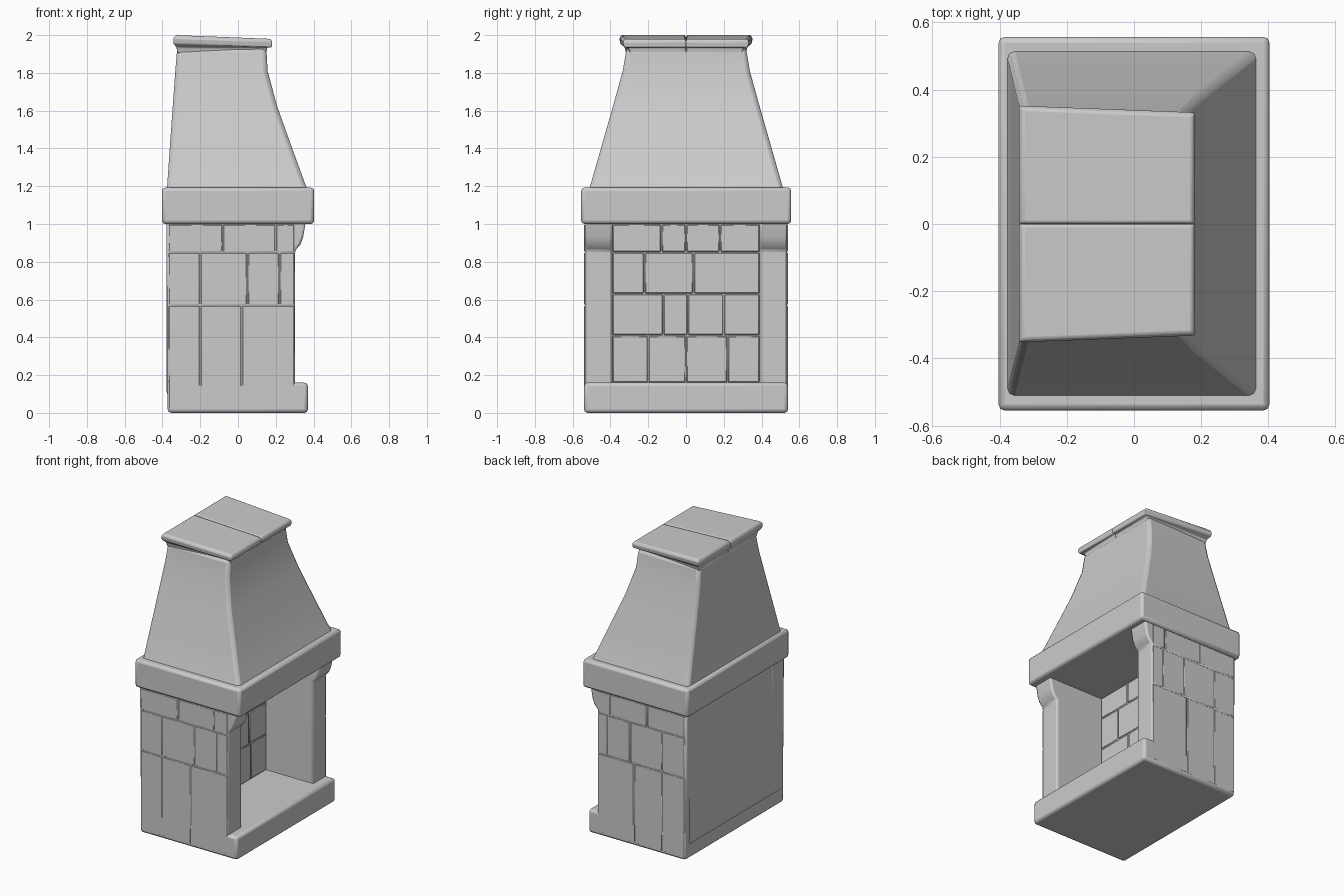
import bpy, bmesh, math

if "Cube" in bpy.data.objects:
    bpy.data.objects.remove(bpy.data.objects["Cube"])

stone = bpy.data.materials.new("pale_grey_stone")
stone.use_nodes = True
GREY = (0.6, 0.6, 0.6, 1)
stone.diffuse_color = GREY
stone.node_tree.nodes["Principled BSDF"].inputs["Base Color"].default_value = GREY


def finish(name, bm, bevel=0.012, segments=2):
    bmesh.ops.recalc_face_normals(bm, faces=bm.faces)
    mesh = bpy.data.meshes.new(name)
    bm.to_mesh(mesh)
    bm.free()
    mesh.materials.append(stone)
    ob = bpy.data.objects.new(name, mesh)
    bpy.context.collection.objects.link(ob)
    if bevel:
        mod = ob.modifiers.new("soft_edges", 'BEVEL')
        mod.width, mod.segments, mod.limit_method = bevel, segments, 'ANGLE'
        mod.angle_limit = math.radians(35)
    bpy.ops.object.select_all(action='DESELECT')
    ob.select_set(True)
    bpy.context.view_layer.objects.active = ob
    bpy.ops.object.shade_smooth_by_angle(angle=math.radians(40))
    return ob


def loft(bm, rings):
    """Join equal rings of points into a closed solid."""
    loops = [[bm.verts.new(p) for p in ring] for ring in rings]
    n = len(loops[0])
    for a, b in zip(loops, loops[1:]):
        for i in range(n):
            j = (i + 1) % n
            bm.faces.new((a[i], a[j], b[j], b[i]))
    bm.faces.new(loops[0])
    bm.faces.new(loops[-1])


def rect(x0, x1, y0, y1, z, tilt=0, skew=0):
    """Rectangle whose +x side can sit lower (tilt) and be narrower (skew)."""
    return [(x0, y0, z), (x1, y0 + skew, z - tilt), (x1, y1 - skew, z - tilt), (x0, y1, z)]


def box(bm, x0, x1, y0, y1, z0, z1):
    loft(bm, [rect(x0, x1, y0, y1, z0), rect(x0, x1, y0, y1, z1)])


def block(name, *size, bevel=0.012):
    bm = bmesh.new()
    box(bm, *size)
    return finish(name, bm, bevel)


# Hearth slab, back wall and mantel
block("hearth", -0.372, 0.37, -0.54, 0.54, 0, 0.16, bevel=0.018)
block("back_wall", -0.378, -0.06, -0.5, 0.5, 0.1, 1.05)
block("mantel", -0.403, 0.403, -0.555, 0.557, 1.0, 1.193, bevel=0.018)

# Side walls, each with a corbel that leans out under the mantel
profile = [(-0.372, 0.02), (0.302, 0.02), (0.302, 0.86), (0.33, 0.89),
           (0.345, 0.93), (0.36, 1.02), (-0.38, 1.02)]
for side, s in (("right", -1), ("left", 1)):
    bm = bmesh.new()
    loft(bm, [[(x, s * y, z) for x, z in profile] for y in (0.39, 0.535)])
    finish(side + "_side_wall", bm)

# Courses of slightly raised stones: bottom, top, then joints along the course
side_courses = [(0.02, 0.57, (-0.37, -0.2, 0.02, 0.3)),
                (0.57, 0.85, (-0.37, -0.2, 0.05, 0.22, 0.3)),
                (0.85, 1.0, (-0.37, -0.08, 0.2, 0.3))]
inner_courses = [(0.16, 0.41, (-0.39, -0.2, 0, 0.22, 0.39)),
                 (0.41, 0.63, (-0.39, -0.12, 0.01, 0.2, 0.39)),
                 (0.63, 0.85, (-0.39, -0.22, 0.04, 0.39)),
                 (0.85, 1.0, (-0.39, -0.13, 0, 0.18, 0.39))]


def stones(name, courses, place):
    bm = bmesh.new()
    gap = 0.003
    for z0, z1, joints in courses:
        for a, b in zip(joints, joints[1:]):
            box(bm, *place(a + gap, b - gap), z0 + gap, z1 - gap)
    finish(name, bm, 0.005, 1)


stones("right_wall_stones", side_courses, lambda a, b: (a, b, -0.541, -0.533))
stones("left_wall_stones", side_courses, lambda a, b: (a, b, 0.533, 0.541))
stones("back_wall_stones", inner_courses, lambda a, b: (-0.062, -0.054, a, b))

# Tapering hood with a gentle inward curve
bm = bmesh.new()
loft(bm, [rect(x0, x1, -y, y + 0.003, z) for x0, x1, y, z in (
    (-0.382, 0.375, 0.52, 1.17), (-0.375, 0.36, 0.508, 1.2), (-0.36, 0.28, 0.445, 1.42),
    (-0.345, 0.205, 0.385, 1.63), (-0.332, 0.157, 0.335, 1.81), (-0.322, 0.15, 0.315, 1.93))])
finish("hood", bm, 0.022)

# Flared cap in two halves that meet at a shallow groove
cap = [(-0.322, 0.15, 0.318, 1.905), (-0.325, 0.155, 0.325, 1.935), (-0.342, 0.178, 0.348, 1.955),
       (-0.342, 0.182, 0.353, 1.985), (-0.33, 0.172, 0.342, 2.0)]
for side, s in (("right", -1), ("left", 1)):
    bm = bmesh.new()
    rings = []
    for x0, x1, y, z in cap:
        inner = 0.004 if z == 2.0 else 0.0
        t = 0.02 if z > 1.94 else 0
        rings.append([(x0, s * inner, z), (x1, s * inner, z - t),
                      (x1, s * (y - 0.02), z - t), (x0, s * y, z)])
    loft(bm, rings)
    finish(side + "_cap", bm, 0.006)
